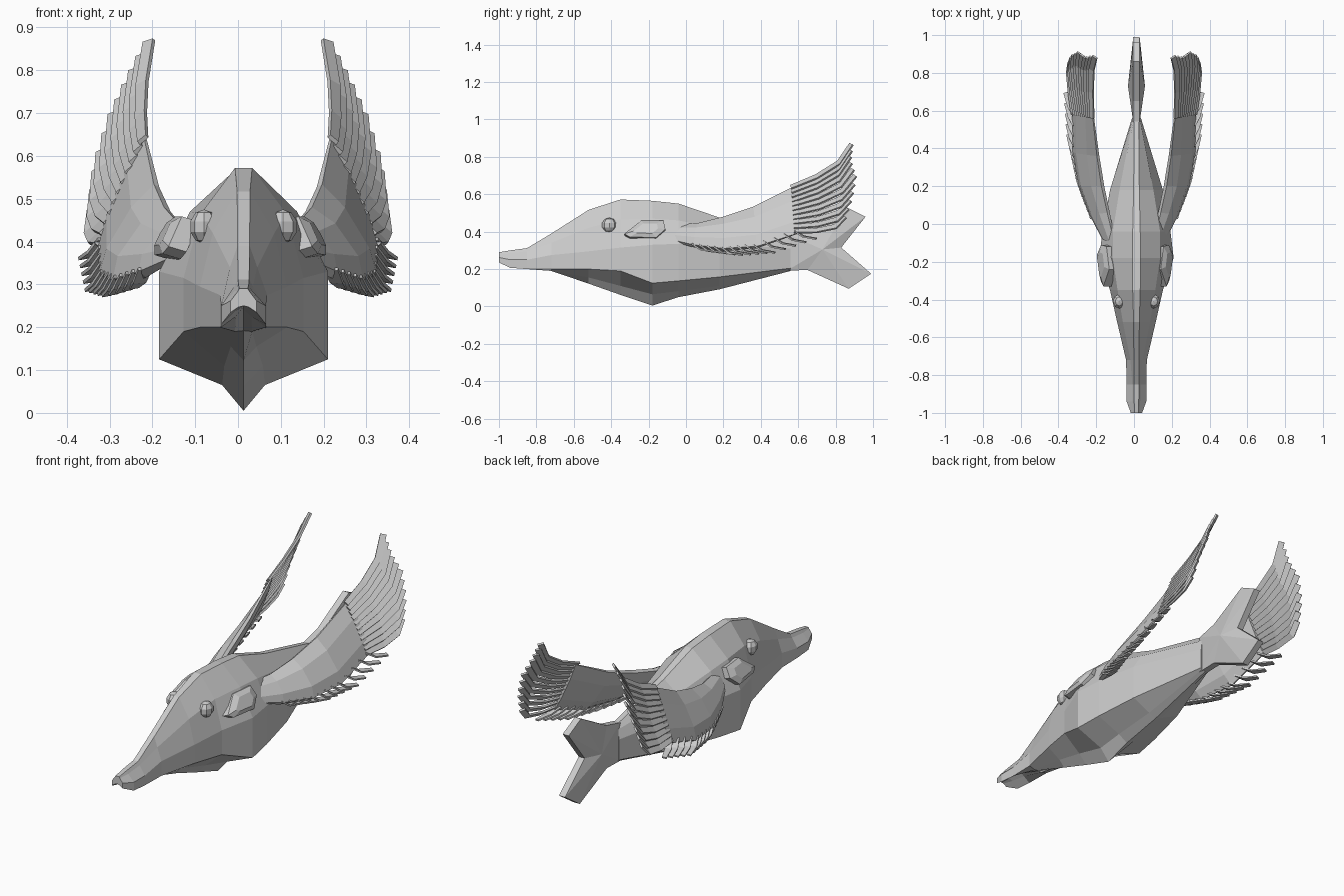
import bpy, bmesh, math
from mathutils import Vector

if "Cube" in bpy.data.objects:
    bpy.data.objects.remove(bpy.data.objects["Cube"])

CX = 0.013  # the body sits slightly off the wing centre line
grey = bpy.data.materials.new("grey")
grey.diffuse_color = (0.6, 0.6, 0.6, 1)
grey.use_nodes = True
grey.node_tree.nodes["Principled BSDF"].inputs["Base Color"].default_value = grey.diffuse_color


def finish(name, bm):
    bmesh.ops.recalc_face_normals(bm, faces=bm.faces)
    mesh = bpy.data.meshes.new(name)
    bm.to_mesh(mesh)
    bm.free()
    mesh.materials.append(grey)
    obj = bpy.data.objects.new(name, mesh)
    bpy.context.collection.objects.link(obj)
    return obj


def add_loft(bm, rings):
    """Skin a list of equal point rings and cap both ends."""
    vs = [[bm.verts.new(p) for p in r] for r in rings]
    n = len(vs[0])
    for a, b in zip(vs, vs[1:]):
        for i in range(n):
            j = (i + 1) % n
            bm.faces.new((a[i], a[j], b[j], b[i]))
    bm.faces.new(vs[0])
    bm.faces.new(vs[-1][::-1])


def lerp_list(rows, t):
    """Sample a polyline of vectors at t in 0..1."""
    f = min(max(t, 0), 0.9999) * (len(rows) - 1)
    i = int(f)
    return Vector(rows[i]).lerp(Vector(rows[i + 1]), f - i)


# Body: y, ridge half width, ridge z, shoulder x z, side x, side top z,
# side low z, belly x z, keel z
sections = [
    (-1.00, .010, .290, .014, .283, .030, .262, .235, .012, .247, .250),
    (-0.94, .012, .300, .020, .285, .052, .250, .207, .018, .238, .248),
    (-0.85, .013, .312, .022, .295, .052, .250, .200, .018, .225, .240),
    (-0.72, .014, .390, .032, .340, .055, .275, .200, .020, .190, .192),
    (-0.52, .015, .517, .072, .420, .102, .295, .200, .030, .155, .122),
    (-0.35, .020, .572, .100, .465, .140, .315, .190, .045, .110, .062),
    (-0.18, .022, .565, .125, .470, .197, .330, .125, .050, .065, .005),
    (-0.04, .020, .550, .125, .460, .180, .335, .137, .050, .082, .050),
    (0.18, .015, .475, .090, .415, .140, .335, .158, .040, .110, .092),
    (0.56, .012, .385, .018, .360, .024, .310, .205, .018, .198, .190),
]
bm = bmesh.new()
rings = []
for y, ht, zt, xs, zs, w, z1, z2, xb, zb1, zb in sections:
    half = [(ht, zt), (xs, zs), (w, z1), (w, z2), (xb, zb1)]
    pts = half + [(0, zb)] + [(-x, z) for x, z in half[::-1]]
    rings.append([(CX + x, y, z) for x, z in pts])
add_loft(bm, rings)
finish("body", bm)

# Forked tail: flat rim with a raised centre on both sides
outline = [(.54, .388), (.65, .415), (.86, .53), (.96, .48), (.83, .315),
           (.99, .175), (.87, .095), (.65, .195), (.54, .192)]
bm = bmesh.new()
sides = [[bm.verts.new((CX + s * .017, y, z)) for y, z in outline] for s in (1, -1)]
hubs = [bm.verts.new((CX + s * .045, .73, .305)) for s in (1, -1)]
n = len(outline)
for i in range(n):
    j = (i + 1) % n
    bm.faces.new((sides[0][i], sides[0][j], sides[1][j], sides[1][i]))
    for side, hub in zip(sides, hubs):
        bm.faces.new((side[i], side[j], hub))
finish("tail_fin", bm)

# Wing arm stations: leading edge, trailing edge, half thickness
stations = [((.10, -.10, .435), (.165, -.08, .355), .015),
            ((.135, .06, .440), (.225, .04, .325), .028),
            ((.165, .20, .475), (.285, .20, .305), .032),
            ((.190, .36, .530), (.318, .38, .318), .025),
            ((.218, .59, .648), (.325, .61, .395), .010)]
lead = [s[0] for s in stations]
trail = [s[1] for s in stations]


def blade(bm, path, widths, wide, thick):
    """A flat feather along a path; wide is its broad direction."""
    rings = []
    for k, p in enumerate(path):
        t = (path[min(k + 1, len(path) - 1)] - path[max(k - 1, 0)]).normalized()
        u = (wide - t * wide.dot(t)).normalized()
        v = t.cross(u) * thick
        u = u * widths[k]
        rings.append([p + u + v, p + u - v, p - u - v, p - u + v])
    add_loft(bm, rings)


def build_wing(side, s):
    def flip(bm):
        for v in bm.verts:
            v.co.x *= s
        return bm

    # Arm
    bm = bmesh.new()
    rings = []
    for a, b, th in stations:
        a, b = Vector(a), Vector(b)
        d = (b - a).normalized()
        nrm = Vector((-d.z, 0, d.x)).normalized()
        p, q = a.lerp(b, .3), a.lerp(b, .75)
        e = nrm * th
        rings.append([a + e * .3, p + e, q + e, b + e * .3,
                      b - e * .5, q - e, p - e, a - e * .3])
    add_loft(bm, rings)
    finish(side + "_wing_arm", flip(bm))

    # Long feathers fanned off the wing end
    bm = bmesh.new()
    tips = [(.208, .885, .868), (.250, .875, .785), (.290, .905, .700),
            (.325, .885, .590), (.338, .850, .480)]
    count = 11
    for i in range(count):
        t = i / (count - 1)
        root = Vector(lead[-1]).lerp(Vector(trail[-1]), .04 + .93 * t)
        root.y -= .03
        tip = lerp_list(tips, t)
        sag = Vector((.012, .03, -.03))
        path = [root, root.lerp(tip, .35) + sag * .8, root.lerp(tip, .7) + sag, tip]
        blade(bm, path, [.013, .015, .016, .015], Vector((-.75, -.2, .65)), .005)
    finish(side + "_long_feathers", flip(bm))

    # Short feathers along the trailing edge
    bm = bmesh.new()
    count = 13
    for i in range(count):
        t = i / (count - 1)
        root = lerp_list(trail, .27 + .72 * t) + Vector((-.012, -.02, .012))
        reach = Vector((.025 + .025 * t, .115, -.042))
        path = [root, root + reach * .5 + Vector((0, -.012, -.008)), root + reach]
        blade(bm, path, [.016, .016, .011], Vector((1, .25, -.25)), .004)
    finish(side + "_short_feathers", flip(bm))


for side, s in (("right", 1), ("left", -1)):
    build_wing(side, s)

    # Gill plate lying on the shoulder slope
    bm = bmesh.new()
    shape = [(-.33, .385), (-.24, .455), (-.12, .455), (-.11, .41), (-.16, .365), (-.30, .368)]
    rings = []
    for off, k in ((-.03, 1), (.012, 1), (.026, .6)):
        ring = []
        for y, z in shape:
            y, z = -.21 + (y + .21) * k, .41 + (z - .41) * k
            x = .155 - (z - .41) * .6 + (y + .21) * .12 + off
            ring.append((CX * .4 + s * x, y, z + off * .3))
        rings.append(ring)
    add_loft(bm, rings)
    finish(side + "_gill_plate", bm)

    # Eye
    bm = bmesh.new()
    bmesh.ops.create_uvsphere(bm, u_segments=8, v_segments=5, radius=.04)
    for v in bm.verts:
        v.co = Vector((v.co.x * .85 + CX + s * .092, v.co.y - .41, v.co.z + .435))
    finish(side + "_eye", bm)
